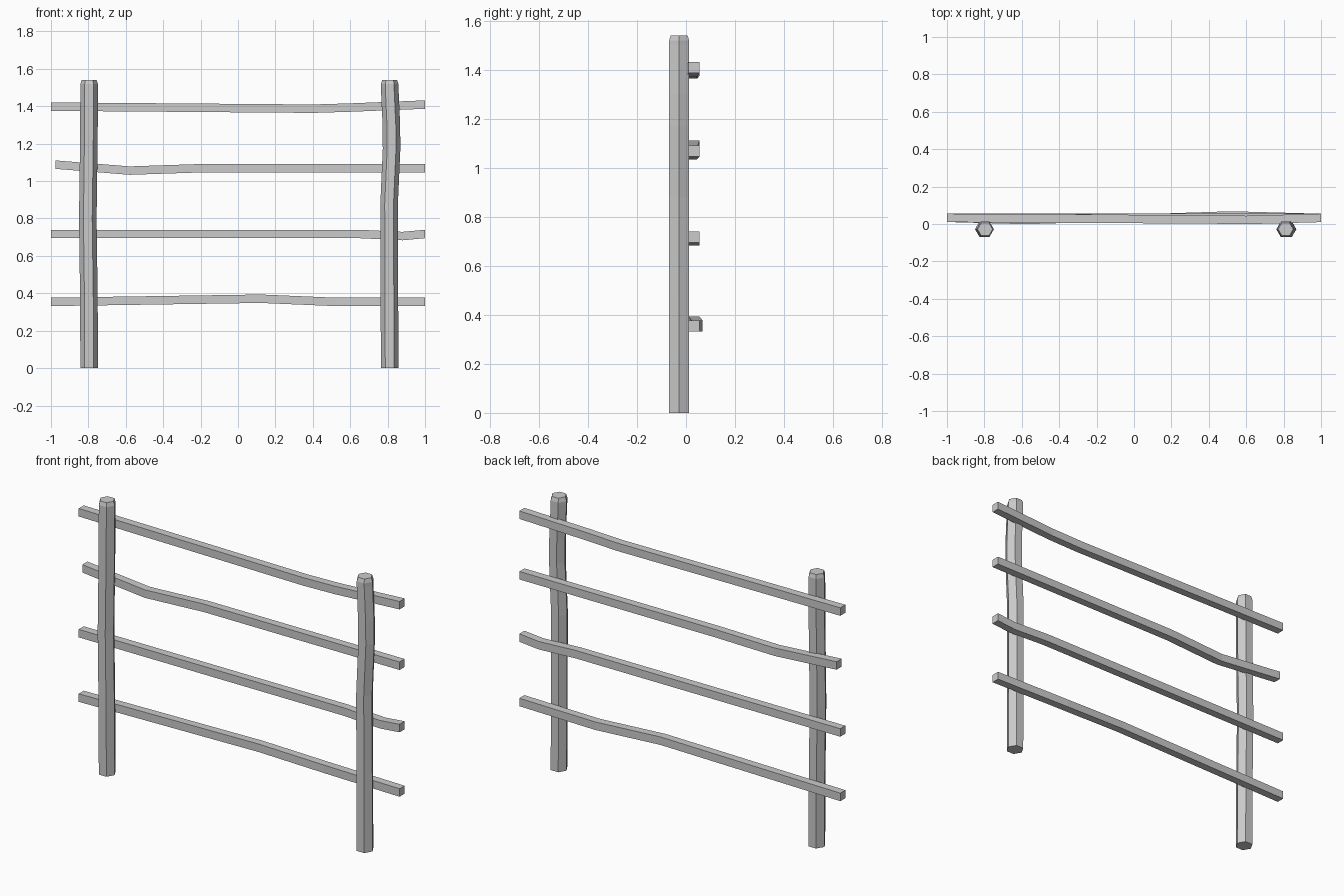
import bpy
import bmesh
from math import cos, sin, pi

if "Cube" in bpy.data.objects:
    bpy.data.objects.remove(bpy.data.objects["Cube"])


def loft(name, rings):
    """Skin a list of equal-sized vertex rings and cap both ends."""
    bm = bmesh.new()
    loops = [[bm.verts.new(p) for p in ring] for ring in rings]
    n = len(loops[0])
    for a, b in zip(loops, loops[1:]):
        for i in range(n):
            j = (i + 1) % n
            bm.faces.new((a[i], a[j], b[j], b[i]))
    bm.faces.new(loops[0])
    bm.faces.new(loops[-1])
    bmesh.ops.recalc_face_normals(bm, faces=bm.faces[:])
    mesh = bpy.data.meshes.new(name)
    bm.to_mesh(mesh)
    bm.free()
    obj = bpy.data.objects.new(name, mesh)
    bpy.context.collection.objects.link(obj)
    return obj


def post(name, path):
    """Hexagonal post; path holds (x, z, radius)."""
    loft(name, [[(x + r * cos(i * pi / 3), -0.028 + r * sin(i * pi / 3), z)
                 for i in range(6)] for x, z, r in path])


def rail(name, path, half=0.0225):
    """Square rail; path holds (x, y, z) of the centre line."""
    corners = ((-1, -1), (1, -1), (1, 1), (-1, 1))
    loft(name, [[(x, y + half * a, z + half * b) for a, b in corners]
                for x, y, z in path])


# Slightly crooked posts with chamfered tops
R = 0.047
post("left_post", [(-0.796, 0, R), (-0.797, 0.35, R), (-0.803, 0.8, R),
                   (-0.797, 1.25, R), (-0.796, 1.518, R), (-0.796, 1.54, 0.040)])
post("right_post", [(0.811, 0, R), (0.809, 0.5, R), (0.808, 0.88, R),
                    (0.821, 1.17, R), (0.820, 1.30, R),
                    (0.811, 1.50, R), (0.811, 1.518, R), (0.811, 1.54, 0.040)])

# Bent rails on the back of the posts
Y = 0.0325
rail("bottom_rail", [(-1, Y, 0.354), (0.12, Y, 0.371),
                     (0.52, Y + 0.013, 0.354), (1, Y, 0.354)])
rail("lower_middle_rail", [(-1, Y, 0.717), (0.65, Y, 0.717),
                           (0.88, Y, 0.706), (1, Y, 0.717)])
rail("upper_middle_rail", [(-0.977, Y, 1.088), (-0.58, Y - 0.011, 1.056),
                           (-0.22, Y, 1.068), (1, Y, 1.068)])
rail("top_rail", [(-1, Y, 1.398), (0.4, Y - 0.008, 1.387),
                  (0.6, Y - 0.011, 1.393), (1, Y, 1.409)])
